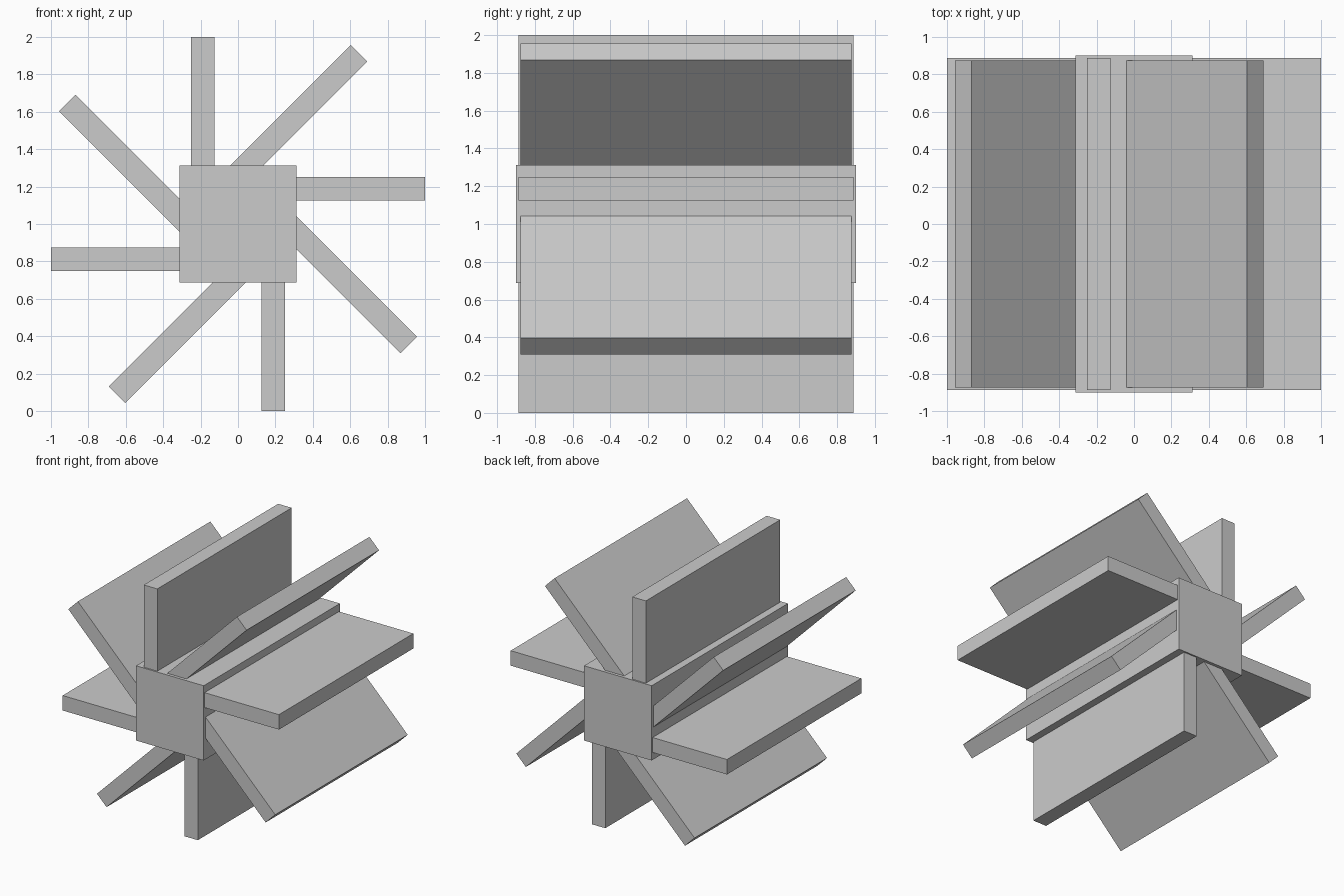
import bpy
from math import radians
from mathutils import Matrix, Vector

if "Cube" in bpy.data.objects:
    bpy.data.objects.remove(bpy.data.objects["Cube"])

AXLE = Matrix.Translation((0, 0, 1))


def box(name, lo, hi, matrix):
    lo, hi = Vector(lo), Vector(hi)
    bpy.ops.mesh.primitive_cube_add(size=1)
    ob = bpy.context.object
    ob.name = name
    ob.data.transform(matrix @ Matrix.Translation((lo + hi) / 2)
                      @ Matrix.Diagonal((*(hi - lo), 1)))
    return ob


# Square hub running front to back
box("hub", (-0.3125, -0.9, -0.3125), (0.3125, 0.9, 0.3125), AXLE)

# Eight offset paddles around the axle; diagonal ones are longer and narrower
for i in range(8):
    turn = AXLE @ Matrix.Rotation(radians(45 * i), 4, 'Y')
    if i % 2:
        name, half, inner, outer = "diagonal_paddle", 0.875, 0.185, 1.103
    else:
        name, half, inner, outer = "straight_paddle", 0.8875, 0.3, 1.0
    box(f"{name}_{i // 2 + 1}", (-0.25, -half, inner), (-0.125, half, outer), turn)
